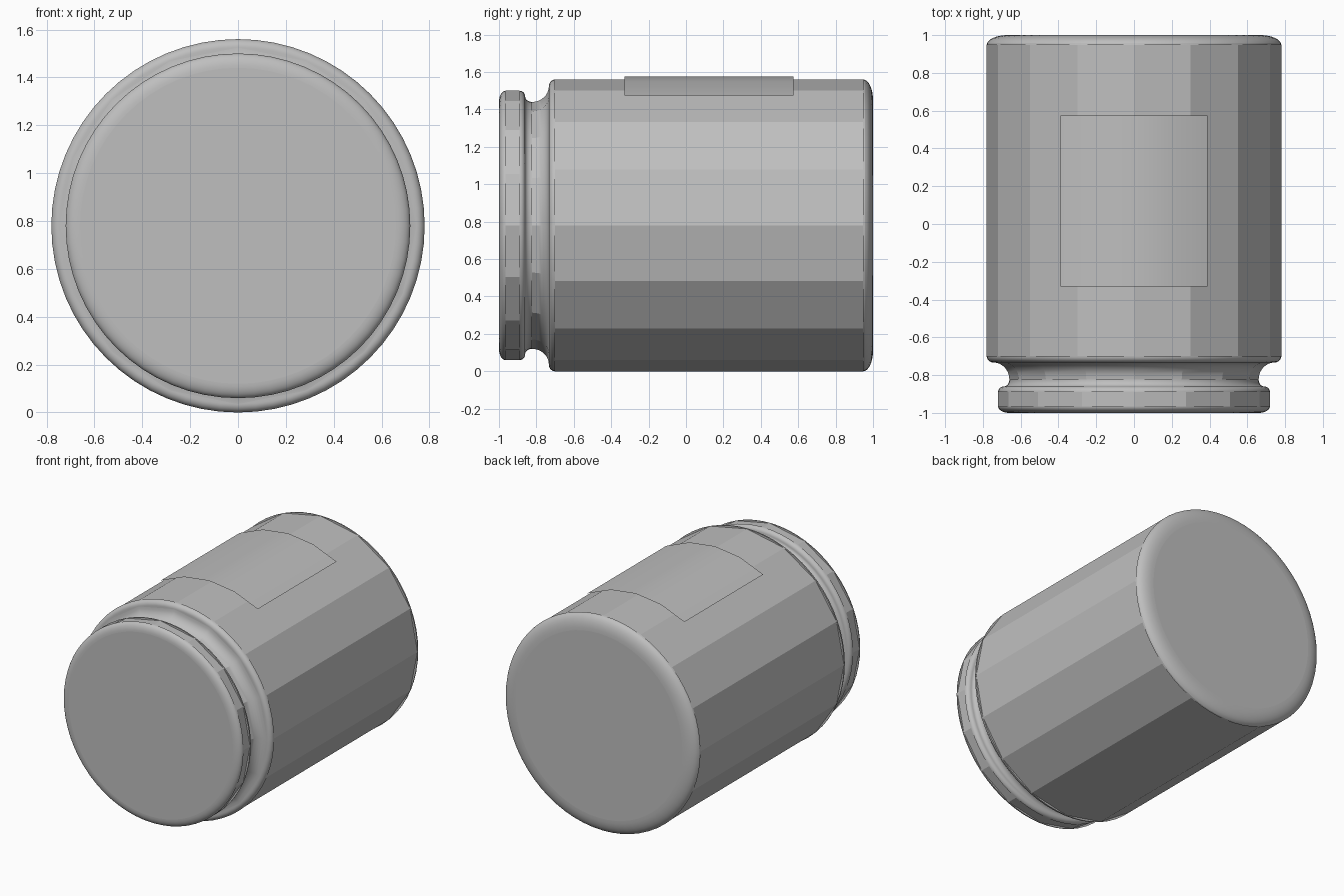
import bpy, bmesh, math

cube = bpy.data.objects.get("Cube")
if cube:
    bpy.data.objects.remove(cube, do_unlink=True)

GREY = (0.52, 0.52, 0.52, 1.0)
grey = bpy.data.materials.new("plain_grey")
grey.use_nodes = True
grey.diffuse_color = GREY
grey.node_tree.nodes["Principled BSDF"].inputs["Base Color"].default_value = GREY

AXIS_Z = 0.78   # height of the jar's lying axis
COARSE, FINE = 16, 64


def revolve(name, profile, sides, start=0.0, sweep=math.tau):
    """Turn (radius, y) points, listed back to front, around the lying axis."""
    bm = bmesh.new()
    closed = sweep >= math.tau
    count = sides if closed else sides + 1
    rings = []
    for r, y in profile:
        angles = [start + sweep * j / sides for j in range(count)]
        rings.append([bm.verts.new((r * math.cos(a), y, AXIS_Z + r * math.sin(a)))
                      for a in angles])
    for a, b in zip(rings, rings[1:]):
        for j in range(sides):
            k = (j + 1) % count
            bm.faces.new((a[j], a[k], b[k], b[j]))
    bmesh.ops.remove_doubles(bm, verts=bm.verts, dist=1e-5)
    mesh = bpy.data.meshes.new(name)
    bm.to_mesh(mesh)
    bm.free()
    mesh.materials.append(grey)
    obj = bpy.data.objects.new(name, mesh)
    bpy.context.collection.objects.link(obj)
    bpy.ops.object.select_all(action="DESELECT")
    obj.select_set(True)
    bpy.context.view_layer.objects.active = obj
    bpy.ops.object.shade_smooth_by_angle(angle=math.radians(20))
    return obj


def arc(r, y, dr, dy, a0, a1, steps=8):
    """Elliptical profile arc centred on (r, y), angles in degrees."""
    angles = [math.radians(a0 + (a1 - a0) * i / steps) for i in range(steps + 1)]
    return [(r + dr * math.cos(a), y + dy * math.sin(a)) for a in angles]


# Base of the jar with its rounded rim
revolve("base_disc", [(0, 1.0), (0.67, 1.0)], FINE)
revolve("base_rim", arc(0.67, 0.947, 0.11, 0.053, 90, 0) + [(0.762, 0.947)], FINE)

# Faceted body wall
revolve("body_wall", [(0.78, 0.947), (0.78, -0.70)], COARSE)

# Rounded shoulder and hollow neck
revolve("shoulder", [(0.762, -0.70)] + arc(0.745, -0.70, 0.035, 0.033, 0, -90)
        + [(0.725, -0.733)], FINE)
revolve("neck", arc(0.745, -0.823, 0.085, 0.09, 90, 180), COARSE)

# Lid with rolled back edge, faceted side and rounded front edge
revolve("lid_back_edge", [(0.645, -0.823)] + arc(0.69, -0.823, 0.03, 0.037, 180, 270)
        + arc(0.69, -0.89, 0.03, 0.03, 90, 0) + [(0.704, -0.89)], FINE)
revolve("lid_side", [(0.72, -0.89), (0.72, -0.965)], COARSE)
revolve("lid_front_edge", [(0.704, -0.965)]
        + arc(0.66, -0.965, 0.06, 0.035, 0, -90), FINE)
revolve("lid_disc", [(0.66, -1.0), (0, -1.0)], FINE)

# Thin curved label sheet on top
half = math.radians(29.3)
revolve("label", [(0.796, 0.575), (0.796, -0.33)], 4, math.pi / 2 - half, 2 * half)
